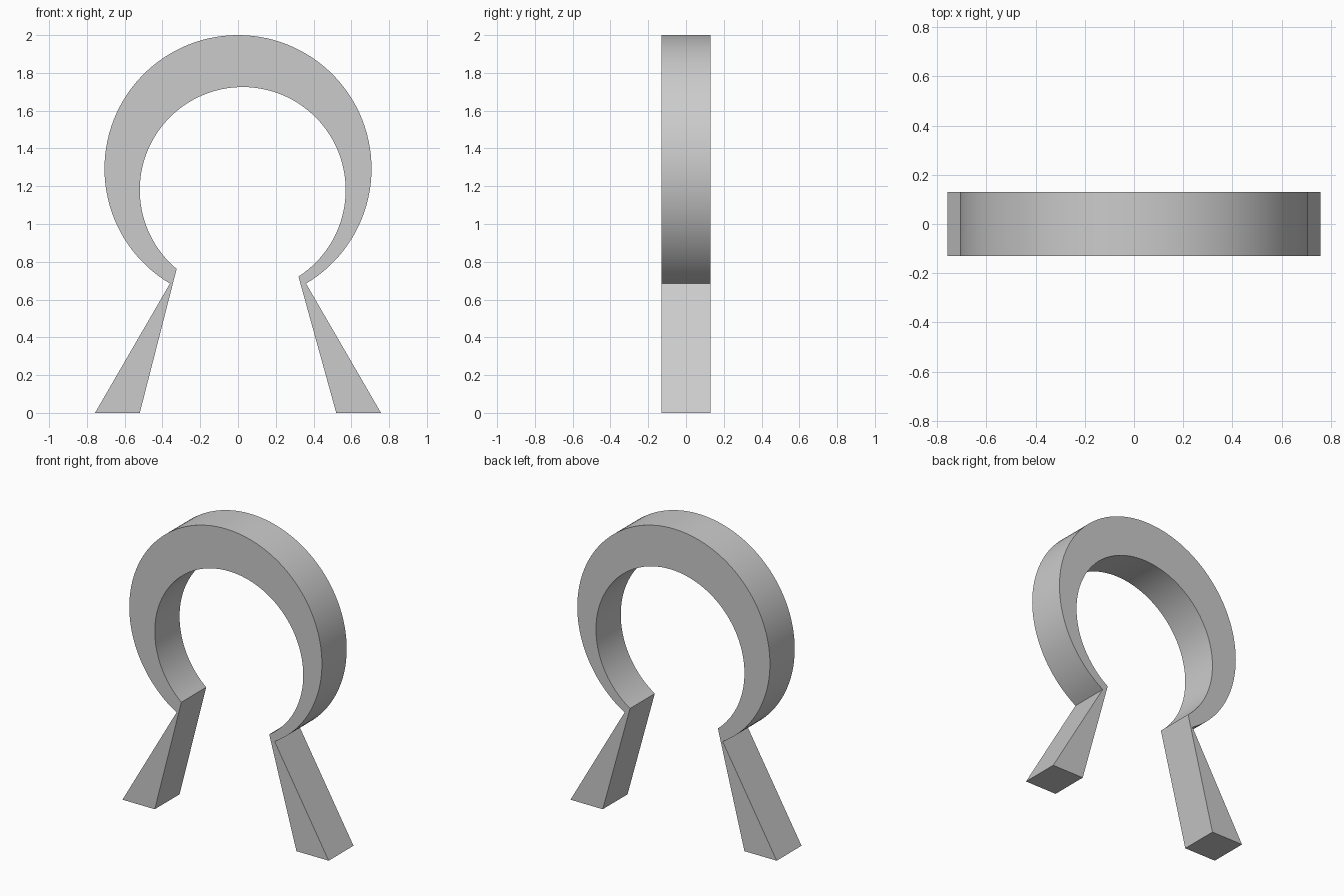
import bpy, bmesh
from math import atan2, cos, sin, tau, pi

cube = bpy.data.objects.get("Cube")
if cube:
    bpy.data.objects.remove(cube)

HALF_DEPTH = 0.13
STEPS = 96


def arc(cx, cz, radius, start, end):
    """Points running clockwise over the top between two points on a circle."""
    a = atan2(start[1] - cz, start[0] - cx) % tau
    b = atan2(end[1] - cz, end[0] - cx)
    return [(cx + radius * cos(a + (b - a) * i / STEPS),
             cz + radius * sin(a + (b - a) * i / STEPS)) for i in range(STEPS + 1)]


# Outline: left foot, outer circle, right foot, off-centre inner circle
outer = arc(0, 1.293, 0.707, (-0.36, 0.685), (0.36, 0.685))
inner = arc(0.025, 1.18, 0.545, (-0.325, 0.762), (0.32, 0.722))
outline = ([(-0.52, 0), (-0.757, 0)] + outer
           + [(0.757, 0), (0.52, 0)] + inner[::-1])

# Extrude the outline through the depth
bm = bmesh.new()
front = bm.faces.new([bm.verts.new((x, -HALF_DEPTH, z)) for x, z in outline])
result = bmesh.ops.extrude_face_region(bm, geom=[front], use_keep_orig=True)
back = [v for v in result["geom"] if isinstance(v, bmesh.types.BMVert)]
bmesh.ops.translate(bm, verts=back, vec=(0, 2 * HALF_DEPTH, 0))
bmesh.ops.recalc_face_normals(bm, faces=bm.faces)
mesh = bpy.data.meshes.new("arch_with_legs")
bm.to_mesh(mesh)
bm.free()

arch = bpy.data.objects.new("arch_with_legs", mesh)
bpy.context.collection.objects.link(arch)

# Plain grey finish
grey = bpy.data.materials.new("light_grey")
grey.use_nodes = True
color = (0.6, 0.6, 0.6, 1)
grey.diffuse_color = color
grey.node_tree.nodes["Principled BSDF"].inputs["Base Color"].default_value = color
mesh.materials.append(grey)

# Smooth curved walls, crisp rims
bpy.context.view_layer.objects.active = arch
arch.select_set(True)
bpy.ops.object.shade_smooth_by_angle(angle=pi / 6)
